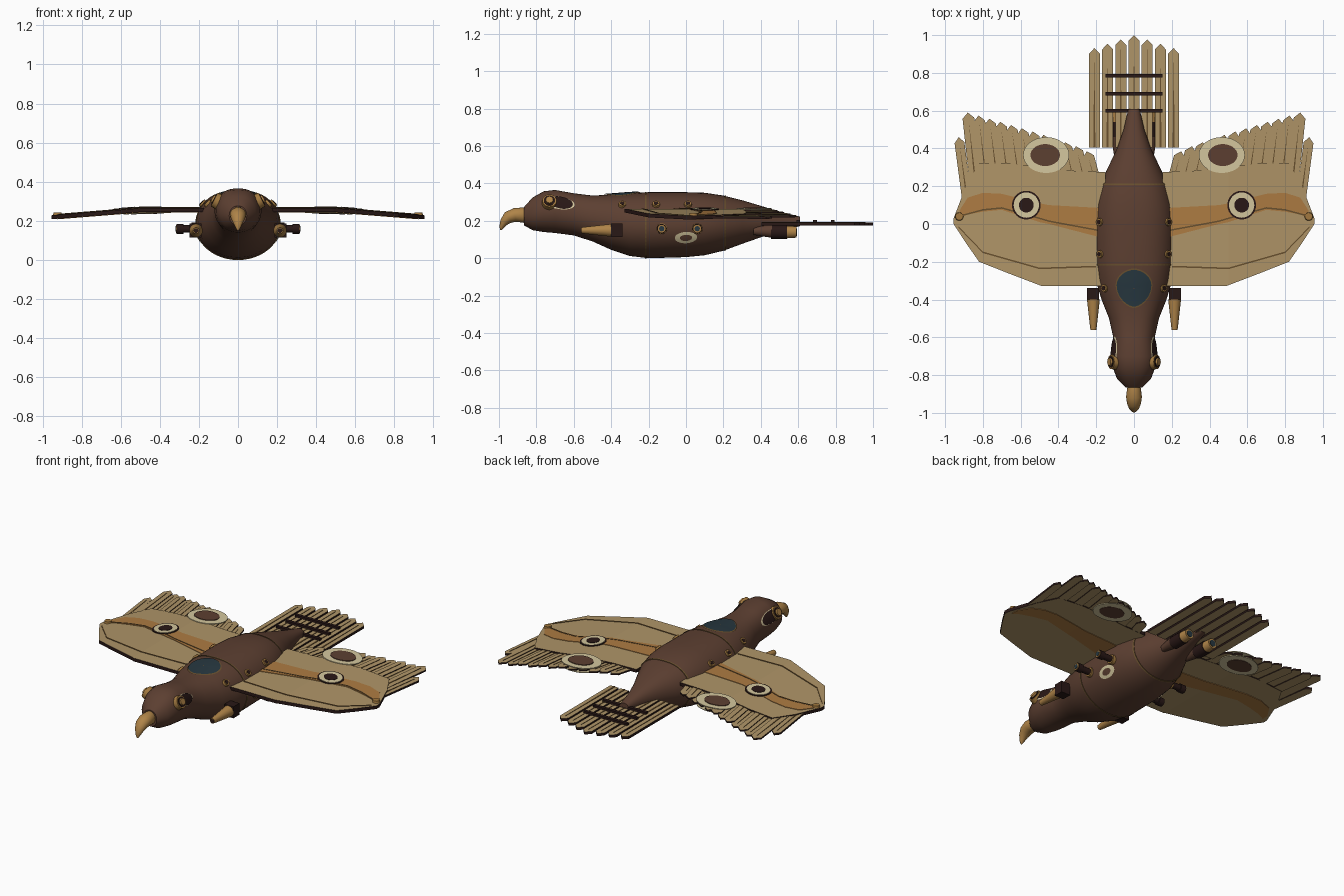
import bpy, bmesh, math
from mathutils import Vector, Matrix

if "Cube" in bpy.data.objects:
    bpy.data.objects.remove(bpy.data.objects["Cube"])


def mat(name, r, g, b):
    m = bpy.data.materials.new(name)
    m.diffuse_color = (r, g, b, 1)
    m.use_nodes = True
    m.node_tree.nodes["Principled BSDF"].inputs["Base Color"].default_value = m.diffuse_color
    return m


BROWN = mat("body_brown", .108, .050, .031)
TAN = mat("wing_tan", .43, .30, .138)
ORANGE = mat("band_orange", .42, .20, .055)
OCHRE = mat("beak_ochre", .43, .23, .065)
BRONZE = mat("bronze", .14, .08, .028)
BRASS = mat("brass", .36, .19, .05)
CREAM = mat("cream", .66, .57, .34)
DARK = mat("dark_brown", .022, .009, .008)
BLUE = mat("canopy_blue", .02, .038, .05)


def finish(name, bm, m, mirror=False, smooth=False, edge=None):
    bmesh.ops.recalc_face_normals(bm, faces=bm.faces[:])
    if edge:  # dark rim on the upright faces of flat planks
        for f in bm.faces:
            f.normal_update()
            f.material_index = int(abs(f.normal.z) < .5)
    me = bpy.data.meshes.new(name)
    bm.to_mesh(me)
    bm.free()
    me.materials.append(m)
    if edge:
        me.materials.append(edge)
    ob = bpy.data.objects.new(name, me)
    bpy.context.collection.objects.link(ob)
    if mirror:
        ob.modifiers.new("Mirror", 'MIRROR').use_mirror_merge = False
    if smooth:
        bpy.ops.object.select_all(action='DESELECT')
        ob.select_set(True)
        bpy.context.view_layer.objects.active = ob
        bpy.ops.object.shade_smooth_by_angle(angle=math.radians(40))
    return ob


def loft(name, rings, m, caps=True, **kw):
    bm = bmesh.new()
    vs = [[bm.verts.new(p) for p in r] for r in rings]
    n = len(vs[0])
    for a, b in zip(vs, vs[1:]):
        for i in range(n):
            bm.faces.new((a[i], a[(i + 1) % n], b[(i + 1) % n], b[i]))
    if caps:
        bm.faces.new(vs[0])
        bm.faces.new(vs[-1])
    return finish(name, bm, m, **kw)


def cyl(name, p, d, r1, r2, depth, m, mirror=True, sides=20):
    """Cone or cylinder starting at p and running along d."""
    d = Vector(d).normalized()
    bm = bmesh.new()
    M = Matrix.Translation(Vector(p) + d * depth / 2) @ d.to_track_quat('Z', 'Y').to_matrix().to_4x4()
    bmesh.ops.create_cone(bm, cap_ends=True, segments=sides, radius1=r1, radius2=r2, depth=depth, matrix=M)
    return finish(name, bm, m, mirror=mirror, smooth=True)


def box(name, c, s, m, mirror=False):
    bm = bmesh.new()
    bmesh.ops.create_cube(bm, size=1, matrix=Matrix.Translation(c) @ Matrix.Diagonal((*s, 1)))
    return finish(name, bm, m, mirror=mirror)


# Fuselage: y, half width, top, bottom
BODY = [(-.865, .045, .275, .175), (-.82, .09, .325, .15), (-.76, .112, .358, .14),
        (-.70, .12, .365, .135), (-.6, .11, .347, .122), (-.5, .132, .335, .09),
        (-.4, .172, .34, .045), (-.3, .202, .348, .012), (-.2, .217, .353, 0),
        (0, .219, .353, .006), (.1, .21, .35, .016), (.2, .185, .335, .04),
        (.3, .137, .31, .077), (.4, .09, .28, .112), (.5, .055, .25, .145), (.61, .03, .222, .172)]


def section(y):
    for a, b in zip(BODY, BODY[1:]):
        if y <= b[0]:
            t = (y - a[0]) / (b[0] - a[0])
            w, top, bot = (a[i] + (b[i] - a[i]) * t for i in (1, 2, 3))
            return w, (top + bot) / 2, (top - bot) / 2
    return BODY[-1][1], .197, .025


def skin(y, t, off=0):
    """Point on the fuselage: elliptical below, fuller shoulders above."""
    w, c, h = section(y)
    k, s = math.cos(t), math.sin(t)
    if s > 0:
        k = math.copysign(abs(k) ** .8, k)
    return Vector(((w + off) * k, y, c + (h + off) * s))


def side_point(y, z):
    """Angle and outward normal of the fuselage skin at height z."""
    w, c, h = section(y)
    t = math.asin((z - c) / h)
    return t, Vector((math.cos(t) / w, 0, math.sin(t) / h)).normalized()


def hoop(y, off, n=48):
    return [skin(y, 2 * math.pi * i / n, off) for i in range(n)]


def patch(name, y0, t0, ry, rt, off, m, mirror=False, power=1.0):
    """Thin oval plate draped on the fuselage."""
    n = 32
    rings = []
    for k in (.02, .35, .7, 1):
        rings.append([skin(y0 + k * ry * math.cos(a), t0 + k * rt * math.sin(a) * abs(math.sin(a)) ** power, off)
                      for a in (2 * math.pi * i / n for i in range(n))])
    return loft(name, rings, m, caps=False, mirror=mirror, smooth=True)


loft("fuselage", [hoop(b[0], 0) for b in BODY], BROWN, smooth=True)
for y in (-.215, .21):
    loft("panel_hoop", [hoop(y - .004, -.004), hoop(y - .004, .003), hoop(y + .004, .003), hoop(y + .004, -.004)],
         BRONZE, caps=False)
patch("canopy_rim", -.34, math.pi / 2, .105, .43, .004, BRONZE, power=.4)
patch("canopy", -.34, math.pi / 2, .097, .39, .007, BLUE, power=.4)
t, _ = side_point(0, .11)
patch("body_roundel", 0, t, .06, .19, .003, CREAM, True, 0)
patch("body_roundel_centre", 0, t, .033, .1, .005, BROWN, True, 0)

# Hooked beak: y, z, half width, half height, tilt of the section
beak = [(-.84, .225, .03, .042, 0), (-.875, .231, .037, .04, 0), (-.915, .231, .042, .037, .2),
        (-.95, .218, .037, .033, .6), (-.972, .194, .027, .023, 1.0), (-.985, .168, .015, .013, 1.3),
        (-.99, .15, .004, .004, 1.4)]
loft("beak", [[(rx * math.cos(a), y - rz * math.sin(a) * math.sin(q), z + rz * math.sin(a) * math.cos(q))
               for a in (2 * math.pi * i / 20 for i in range(20))] for y, z, rx, rz, q in beak], OCHRE, smooth=True)

# Goggle eyes and strap
t, n = side_point(-.73, .30)
p = skin(-.73, t)
cyl("eye_rim", p - n * .02, n, .042, .038, .038, BRASS)
cyl("eye_groove", p, n, .03, .03, .021, DARK)
cyl("eye_lens", p, n, .024, .02, .03, OCHRE)
patch("goggle_backing", -.68, t, .085, .33, .003, CREAM, True, 0)
patch("goggle_strap", -.67, t, .065, .3, .007, DARK, True, 0)

# Studs along the shoulders, side barrels below the wings
for y in (-.34, -.16, .01):
    t, n = side_point(y, .287)
    p = skin(y, t)
    cyl("stud_ring", p - n * .008, n, .022, .02, .018, BRASS, sides=12)
    cyl("stud_centre", p, n, .012, .012, .012, DARK, sides=12)
for y in (-.13, .06):
    cyl("side_barrel", (.18, y, .158), (1, 0, 0), .019, .019, .11, DARK)
    cyl("side_barrel_ring", (.28, y, .158), (1, 0, 0), .025, .025, .034, DARK)
    cyl("side_barrel_rim", (.312, y, .158), (1, 0, 0), .021, .021, .006, BRASS)
    cyl("side_barrel_bore", (.313, y, .158), (1, 0, 0), .014, .014, .007, BLUE)
    cyl("side_barrel_base", (.18, y, .158), (1, 0, 0), .03, .028, .045, BRASS)

# Front pods and rear nozzles
cyl("front_pod", (.215, -.40, .149), (0, -1, 0), .034, .016, .16, OCHRE)
cyl("front_pod_muzzle", (.215, -.555, .149), (0, -1, 0), .012, .012, .007, DARK)
box("front_pod_block", (.217, -.37, .149), (.062, .06, .072), DARK, True)
cyl("rear_nozzle", (.085, .36, .145), (0, 1, 0), .02, .036, .1, BROWN)
cyl("rear_nozzle_collar", (.085, .455, .14), (0, 1, 0), .037, .037, .085, DARK)
cyl("rear_nozzle_end", (.085, .53, .14), (0, 1, 0), .034, .03, .06, OCHRE)
cyl("rear_nozzle_bore", (.085, .58, .14), (0, 1, 0), .02, .02, .013, BLUE)


def wing_z(x):
    return .254 if x < .5 else .254 - .08 * (x - .5)


def plate(name, pts, off, th, m, zf=wing_z, mirror=True, edge=None):
    """Flat outline draped on the wing, th thick, centred off above its mid surface."""
    return loft(name, [[(x, y, zf(x) + off + s * th / 2) for x, y in pts] for s in (-1, 1)], m,
                mirror=mirror, edge=edge)


def strip(name, cols, off, th, m, edge=None):
    """Spanwise strip from (x, y front, y back) columns."""
    rings = [[(x, a, wing_z(x) + off - th / 2), (x, b, wing_z(x) + off - th / 2),
              (x, b, wing_z(x) + off + th / 2), (x, a, wing_z(x) + off + th / 2)] for x, a, b in cols]
    return loft(name, rings, m, mirror=True, edge=edge)


def line(name, pts, off):
    return strip(name, [(x, y - .004, y + .004) for x, y in pts], off, .006, BRONZE)


def disc(name, x, y, rx, ry, off, m):
    ring = [(x + rx * math.cos(a), y + ry * math.sin(a)) for a in (2 * math.pi * i / 32 for i in range(32))]
    return plate(name, ring, off, .004, m)


def feather(name, tip, base, w, off, th, zf=wing_z, mirror=True):
    """Plank feather with dark edges, a pointed tip and a tapering dark quill."""
    tip, base = Vector(tip), Vector(base)
    d = (tip - base).normalized()
    s = Vector((d.y, -d.x)) * w / 2
    sh = tip - d * .03
    plate(name, [base - s, base + s, sh + s, tip, sh - s], off, th, TAN, zf, mirror, DARK)
    q = s * .2
    plate(name + "_quill", [base - q, base + q, tip - d * .04], off + th / 2 + .001, .003, BRONZE, zf, mirror)


# Wing panel with painted bands on both faces
strip("wing_panel", [(.15, -.328, .275), (.3, -.328, .28), (.49, -.328, .30), (.5, -.324, .3), (.65, -.267, .32),
                     (.82, -.2, .32), (.89, -.1, .20), (.955, 0, .03)], 0, .02, TAN, DARK)
for off in (.011, -.011):
    strip("wing_band", [(.18, -.07, .085), (.45, .0, .1), (.5, .01, .11), (.7, .075, .16), (.8, .065, .165),
                        (.88, .05, .14), (.925, .03, .07)], off, .004, ORANGE)
line("wing_spar", [(.18, -.035), (.45, .015), (.5, .03), (.7, .085), (.8, .075), (.93, .04)], .012)
line("wing_front_spar", [(.2, -.225), (.5, -.235), (.8, -.15), (.93, -.015)], .010)
cyl("wing_tip_stud", (.925, .04, wing_z(.925)), (0, 0, 1), .024, .02, .022, BRASS)

# Trailing feathers
N = 12
for i in range(N):
    k = i / (N - 1)
    tx, ty = .25 + .63 * k, .385 + .205 * k ** .85
    feather("wing_feather", (tx, ty), (tx - .07 + .02 * k, .13), .062, -.004 + .005 * (i % 2), .01)
feather("outer_feather", (.928, .46), (.88, .1), .052, -.002, .012)

# Roundels
for name, r, off, m in (("rim", .076, .014, DARK), ("ring", .067, .016, CREAM), ("centre", .039, .018, DARK)):
    disc("wing_roundel_" + name, .57, .10, r, r, off, m)
for s in (1, -1):
    disc("feather_roundel", .465, .365, .122, .095, .013 * s, CREAM)
    disc("feather_roundel_centre", .47, .365, .078, .058, .016 * s, BROWN)

# Tail planks and cross bars
for i in range(-3, 4):
    x = i * .07
    feather("tail_plank", (x, 1 - .023 * abs(i)), (x, .405), .058, 0, .016, lambda x: .183, False)
for y in (.6, .69, .785):
    box("tail_bar", (0, y, .196), (.3, .02, .016), DARK)
